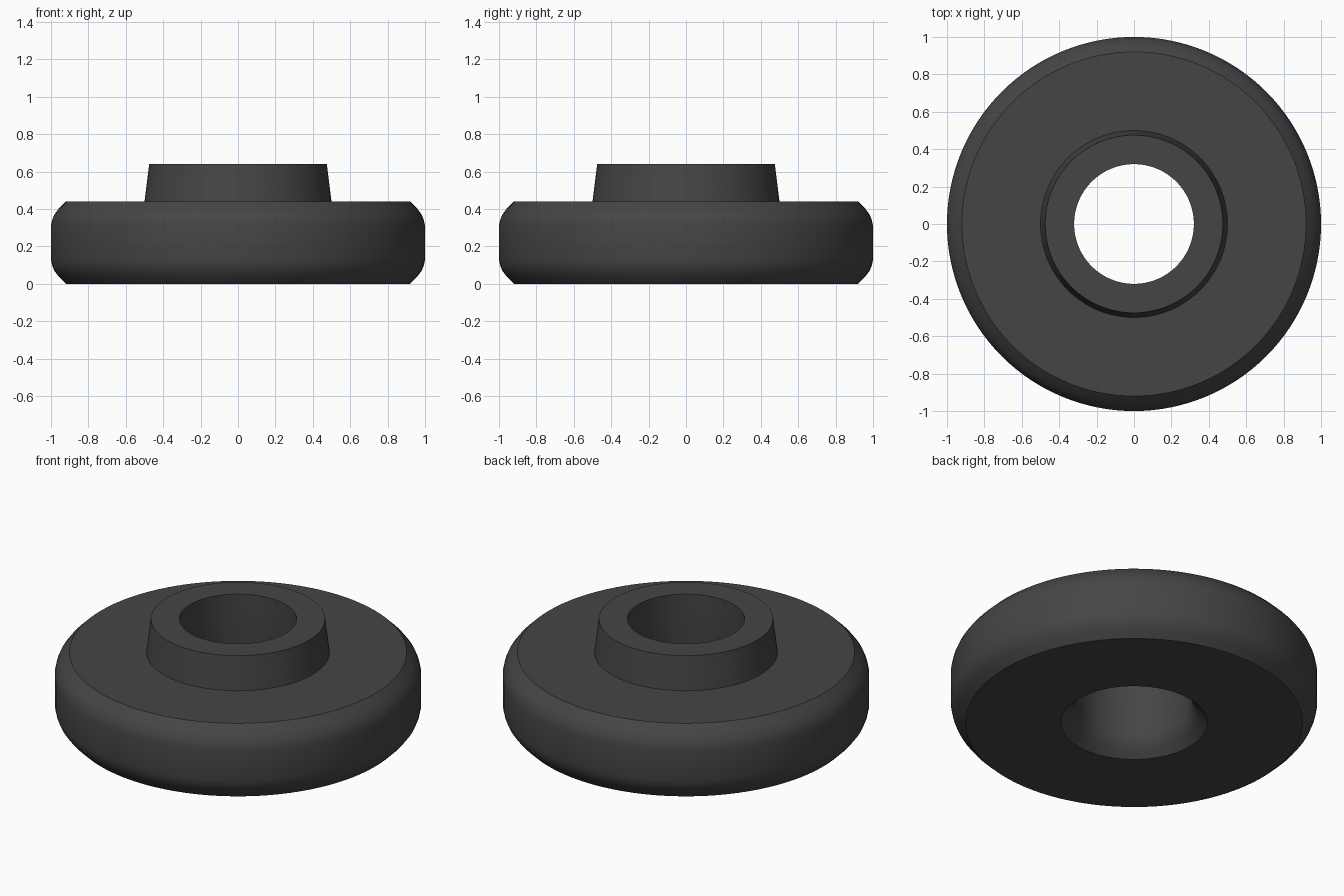
import bpy, bmesh, math

cube = bpy.data.objects.get("Cube")
if cube:
    bpy.data.objects.remove(cube, do_unlink=True)

SEGMENTS = 128

# Dark rubber material
rubber = bpy.data.materials.new("dark_rubber")
rubber.use_nodes = True
colour = (0.06, 0.06, 0.06, 1)
rubber.diffuse_color = colour
rubber.node_tree.nodes["Principled BSDF"].inputs["Base Color"].default_value = colour

# Rounded rim: (inset from side, height above face), from face to side
rim = [(0.08, 0), (0.04, 0.04), (0.018, 0.07), (0.006, 0.1), (0, 0.13)]
HEIGHT = 0.44

# Closed ring section: bore flare, base disc, tapered hub, bore
flare = [(0.32 + inset, z) for inset, z in reversed(rim)]
lower = [(1 - inset, z) for inset, z in rim]
upper = [(1 - inset, HEIGHT - z) for inset, z in reversed(rim)]
hub = [(0.5, HEIGHT), (0.475, 0.64), (0.32, 0.64)]
section = flare + lower + upper + hub


def lathe(name, points, material):
    """Revolve a closed section about z."""
    bm = bmesh.new()
    verts = [bm.verts.new((r, 0, z)) for r, z in points]
    edges = [bm.edges.new((a, b)) for a, b in zip(verts, verts[1:] + verts[:1])]
    bmesh.ops.spin(bm, geom=verts + edges, cent=(0, 0, 0), axis=(0, 0, 1),
                   angle=math.tau, steps=SEGMENTS, use_merge=True)
    bmesh.ops.remove_doubles(bm, verts=bm.verts, dist=0.0001)
    bmesh.ops.recalc_face_normals(bm, faces=bm.faces)
    mesh = bpy.data.meshes.new(name)
    bm.to_mesh(mesh)
    bm.free()
    mesh.materials.append(material)
    obj = bpy.data.objects.new(name, mesh)
    bpy.context.collection.objects.link(obj)
    bpy.ops.object.select_all(action="DESELECT")
    obj.select_set(True)
    bpy.context.view_layer.objects.active = obj
    bpy.ops.object.shade_smooth_by_angle(angle=math.radians(30))
    return obj


lathe("flanged_bushing", section, rubber)
